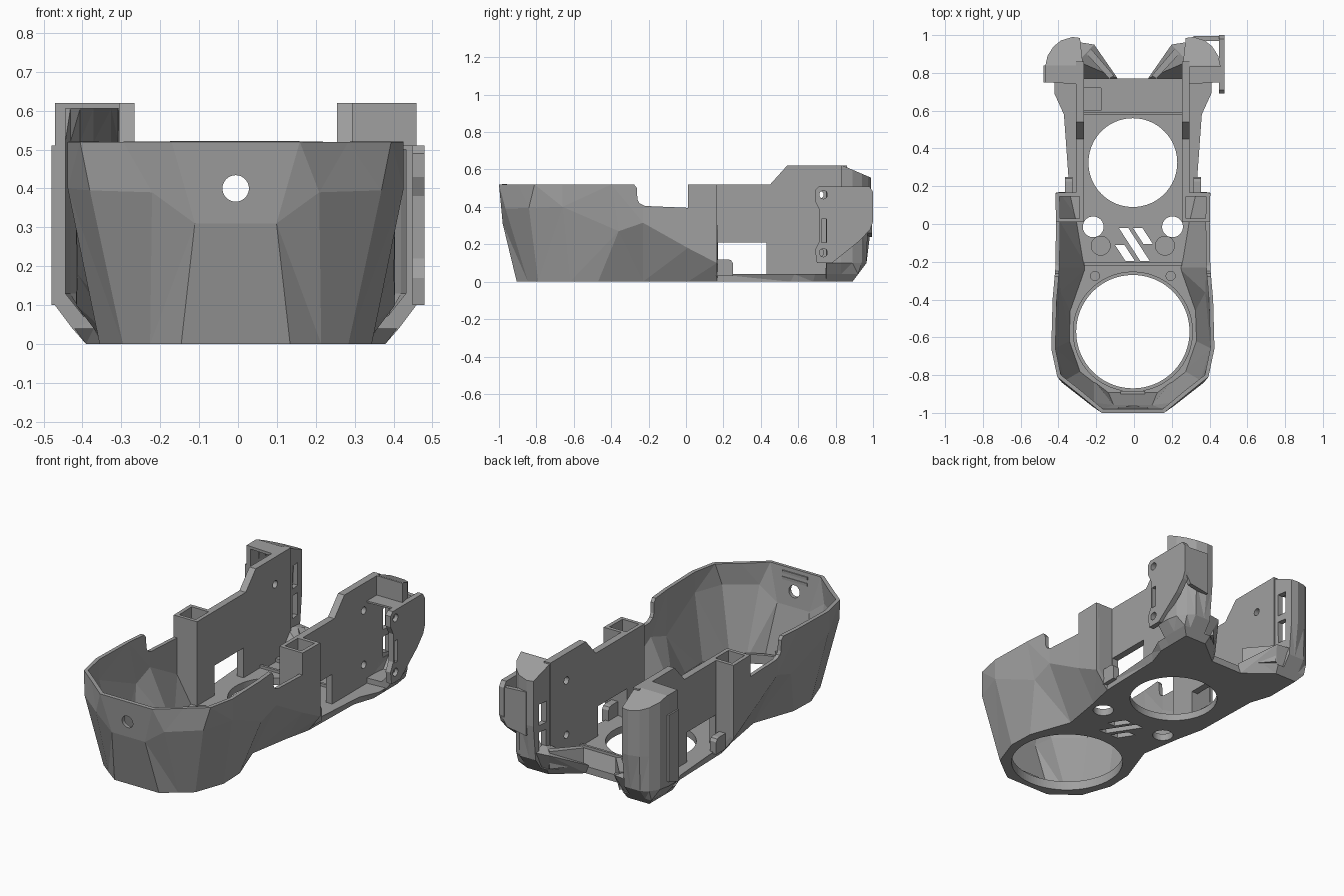
import bpy, bmesh, math

if "Cube" in bpy.data.objects:
    bpy.data.objects.remove(bpy.data.objects["Cube"], do_unlink=True)

grey = bpy.data.materials.new("plain grey")
grey.use_nodes = True
grey.diffuse_color = (0.35, 0.35, 0.35, 1)
grey.node_tree.nodes["Principled BSDF"].inputs["Base Color"].default_value = (0.35, 0.35, 0.35, 1)
parts = []


def add(name, bm, fix=True):
    if fix:
        bmesh.ops.recalc_face_normals(bm, faces=bm.faces[:])
    me = bpy.data.meshes.new(name)
    bm.to_mesh(me)
    bm.free()
    me.materials.append(grey)
    ob = bpy.data.objects.new(name, me)
    bpy.context.scene.collection.objects.link(ob)
    parts.append(ob)
    return ob


def loft(name, rings):
    """Closed solid through rings of equal length."""
    bm = bmesh.new()
    vs = [[bm.verts.new(p) for p in r] for r in rings]
    n = len(vs[0])
    for a, b in zip(vs, vs[1:]):
        for i in range(n):
            j = (i + 1) % n
            bm.faces.new((a[i], a[j], b[j], b[i]))
    caps = [bm.faces.new(vs[0]), bm.faces.new(vs[-1])]
    bmesh.ops.triangulate(bm, faces=[f for f in bm.faces if f not in caps])
    return add(name, bm)


def prism(name, pts, axis, a, b):
    place = {"x": lambda u, v, w: (w, u, v),
             "y": lambda u, v, w: (u, w, v),
             "z": lambda u, v, w: (u, v, w)}[axis]
    return loft(name, [[place(u, v, w) for u, v in pts] for w in (a, b)])


def box(name, x, y, z):
    return prism(name, [(x[0], y[0]), (x[1], y[0]), (x[1], y[1]), (x[0], y[1])], "z", *z)


def circle(cx, cy, r, n=48):
    return [(cx + r * math.cos(math.tau * i / n), cy + r * math.sin(math.tau * i / n)) for i in range(n)]


def apply(ob, mod):
    bpy.context.view_layer.objects.active = ob
    bpy.ops.object.modifier_apply(modifier=mod.name)


def cut(ob, *cutters):
    for c in cutters:
        mod = ob.modifiers.new("cut", "BOOLEAN")
        mod.operation, mod.solver, mod.object = "DIFFERENCE", "EXACT", c
        apply(ob, mod)
        parts.remove(c)
        bpy.data.objects.remove(c, do_unlink=True)
    return ob


def mirror(ob):
    """Add a right-hand copy of a left-hand part."""
    bm = bmesh.new()
    bm.from_mesh(ob.data)
    for v in bm.verts:
        v.co.x = -v.co.x
    bmesh.ops.reverse_faces(bm, faces=bm.faces[:])
    return add(ob.name.replace("left", "right"), bm, False)


def both(half):
    return half + [(-p[0],) + tuple(p[1:]) for p in reversed(half)]


# Faceted front cup, open at top, bottom and rear
plan = [(.41, .165), (.407, .01), (.41, -.23), (.425, -.40), (.432, -.66), (.40, -.81), (.29, -.898),
        (.165, -1)]
knee = [(.41, .165, .10), (.407, .01, .18), (.41, -.23, .315), (.405, -.36, .27), (.432, -.66, .40),
        (.375, -.84, .395), (.215, -.965, .39), (.105, -.98, .31)]
foot = [(.335, .165), (.30, .01), (.26, -.23), (.345, -.47), (.35, -.62), (.29, -.79), (.22, -.845),
        (.14, -.905)]
rings = [both([(x, y, .52) for x, y in plan]), both(knee), both([(x, y, 0) for x, y in foot])]
bm = bmesh.new()
vs = [[bm.verts.new(p) for p in r] for r in rings]
for a, b in zip(vs, vs[1:]):
    for i in range(len(a) - 1):
        bm.faces.new((a[i], a[i + 1], b[i + 1], b[i]))
bmesh.ops.triangulate(bm, faces=bm.faces[:])
cup = add("front_cup", bm, False)
shell = cup.modifiers.new("shell", "SOLIDIFY")
shell.thickness, shell.offset = .022, -1
apply(cup, shell)
cut(cup, prism("notch", [(.01, .395), (-.22, .405), (-.25, .42), (-.26, .44), (-.262, .50), (-.285, .53),
                         (-.285, .7), (.01, .7)], "x", -.6, .6),
    prism("front_hole", circle(0, .40, .034), "y", -1.1, -.8))

# Latch slot and clip inside the front of the cup
box("front_latch_upper", (-.08, .08), (-.982, -.97), (.45, .465))
box("front_latch_lower", (-.08, .08), (-.982, -.97), (.485, .50))
box("front_clip", (-.065, .065), (-.915, -.885), (.05, .07))

# Base plate with a bevelled rear flange
front = foot[::-1]
rear_low = [(.345, .56), (.385, .68), (.385, .76), (.32, .89), (.25, .89), (.10, .77)]
rear_top = [(.365, .58), (.415, .69), (.415, .78), (.34, .92), (.24, .92), (.09, .77)]
base = loft("base_plate", [[(x, y, 0) for x, y in both(front + rear_low)],
                           [(x, y, .04) for x, y in both(front + rear_top)]])
cut(base, prism("front_opening", circle(0, -.57, .30, 96), "z", -.1, .1),
    prism("rear_opening", circle(0, .325, .235, 96), "z", -.1, .1),
    box("bar_recess", (-.26, -.17), (.60, .72), (.02, .1)))
for s in (1, -1):
    cut(base, prism("hole", circle(s * .21, -.015, .055), "z", -.1, .1),
        prism("seat", circle(s * .17, -.115, .05), "z", .028, .1),
        prism("screw_seat", circle(s * .2, -.275, .024), "z", .028, .1))
for x, top, low in ((.0, -.02, -.105), (-.075, -.02, -.195), (-.095, -.11, -.195)):
    shift = (top - low) * .65
    cut(base, prism("vent", [(x, top), (x + .05, top), (x + .05 + shift, low), (x + shift, low)],
                    "z", -.1, .1))

# Raised lip round the front opening, ribs across the floor
lip = prism("front_opening_lip", circle(0, -.57, .318, 96), "z", .01, .052)
cut(lip, prism("lip_bore", circle(0, -.57, .30, 96), "z", -.1, .1))
box("floor_rib", (-.26, .26), (-.22, -.205), (.03, .055))
box("rear_bar_rib", (-.26, .26), (.578, .592), (.03, .055))

# Side walls with window and screw holes; the left wall has a second hole
wall = prism("left_side_wall", [(.15, .02), (.15, .52), (.45, .52), (.54, .62), (.86, .62), (.86, .02)],
             "x", .26, .30)
cut(wall, box("window", (.2, .4), (.17, .43), (.04, .21)),
    prism("upper_hole", circle(.715, .465, .021, 24), "x", .2, .4))
mirror(wall)
cut(wall, prism("lower_hole", circle(.715, .155, .021, 24), "x", .2, .4))

# Square tower in front of the wall, open at the top
tower = [prism("left_tower_front", [(.26, .03), (.30, .03), (.32, .06), (.395, .19), (.40, .52), (.26, .52)],
               "y", .01, .03),
         prism("left_tower_back", [(.27, .02), (.34, .02), (.40, .10), (.40, .52), (.27, .52)],
               "y", .145, .166),
         box("left_tower_inner", (.26, .282), (.012, .155), (.03, .52))]
for ob in tower:
    mirror(ob)

# Rounded tab beside the window
tab = prism("left_tab", [(.16, .03), (.25, .03), (.25, .10), (.24, .115), (.225, .12), (.16, .12)],
            "x", .32, .36)
mirror(tab)

# Rear pods: curved hollow shells with a sloped top, open to the front
outer = [(.265, .74), (.265, .85), (.28, .985), (.32, .99), (.38, .972), (.42, .94), (.452, .89),
         (.465, .83), (.465, .75)]
inner = [(.30, .60), (.30, .84), (.302, .945), (.32, .96), (.365, .945), (.40, .915), (.425, .87),
         (.438, .82), (.438, .60)]


def clamp(pts, z, xm, ym):
    return [(min(x, xm), min(y, ym), z) for x, y in pts]


def pod(name, slots, *pocket_top):
    ob = loft(name, [clamp(outer, 0, .385, .89), clamp(outer, .04, .42, .92), clamp(outer, .10, .465, .965),
                     clamp(outer, .30, .465, .99), clamp(outer, .62, .465, .99)])
    hollow = loft("hollow", [clamp(inner, .07, .39, .88), clamp(inner, .13, .438, .94), *pocket_top])
    return cut(ob, hollow, prism("slope", [(.80, .637), (1.05, .53), (1.05, .7), (.80, .7)], "x", .1, .6),
               *[box("slot", (.2, .32), (.885, .94), z) for z in slots])


right_pod = mirror(pod("left_rear_pod", ((.20, .33), (.37, .50)),
                       clamp(inner, .52, .438, .96), clamp(inner, .605, .438, .82)))
left_pod = parts[-2]
parts.remove(left_pod)
bpy.data.objects.remove(left_pod, do_unlink=True)
cut(pod("left_rear_pod", ((.13, .25), (.29, .41)), clamp(inner, .50, .438, .96)),
    box("open_side", (.301, .6), (.6, .83), (.51, .8)))

# Low sloping gusset between the rear bar and the pod
bm = bmesh.new()
for p in ((.10, .77, 0), (.30, .77, 0), (.32, .89, 0), (.25, .89, 0), (.08, .77, .05),
          (.30, .77, .05), (.205, .95, .14), (.30, .965, .14), (.29, .86, .16)):
    bm.verts.new(p)
bmesh.ops.convex_hull(bm, input=bm.verts[:])
mirror(add("left_gusset", bm))

# Bracket blocks on the gussets
bracket = prism("left_bracket", [(.10, .785), (.125, .77), (.245, .90), (.22, .925)], "z", .05, .15)
mirror(bracket)

# Mounting ear on the left pod, with two screw holes and a slot
ear = prism("mounting_ear", [(.70, .10), (.78, .10), (.93, .22), (.985, .28), (1, .32), (1, .48), (.98, .51),
                             (.71, .51), (.69, .49), (.69, .43), (.715, .38), (.715, .22), (.69, .17)],
            "x", .455, .486)
cut(ear, *[prism("ear_hole", circle(.735, z, .022, 24), "x", .4, .6) for z in (.155, .465)],
    box("ear_slot", (.4, .6), (.725, .752), (.21, .335)))
prism("ear_back_plate", [(.32, .24), (.44, .26), (.48, .32), (.48, .48), (.32, .49)], "y", .97, .995)

# Plain lip on the right pod
prism("right_pod_lip", [(.75, .10), (.84, .13), (.84, .51), (.75, .51)], "x", -.474, -.45)

# Shift to the centre of the overall width
for ob in parts:
    ob.location.x = -.006
